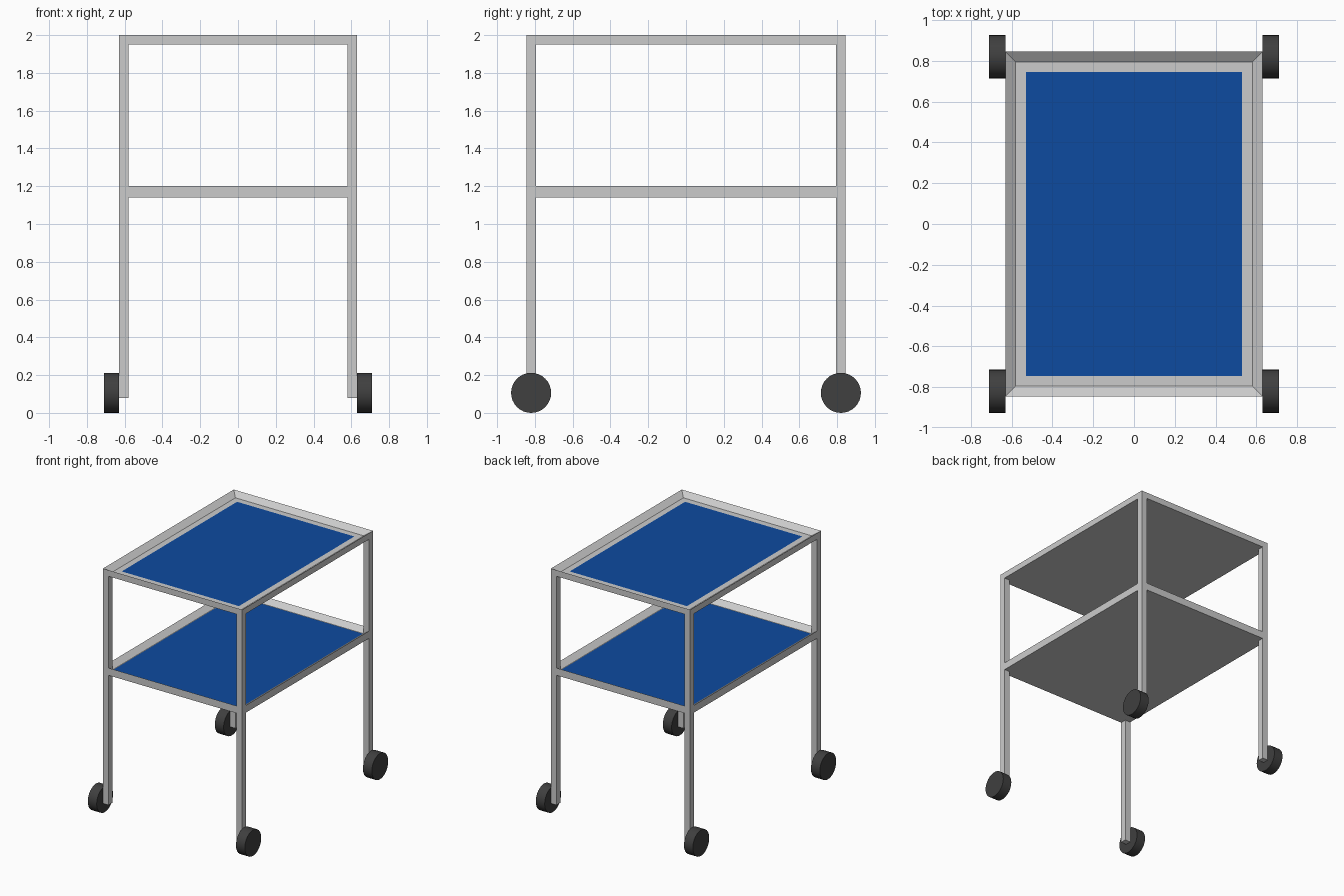
import bpy, bmesh
from math import pi

if "Cube" in bpy.data.objects:
    bpy.data.objects.remove(bpy.data.objects["Cube"])

HX, HY = 0.63, 0.845      # outer half sizes of the frame
BAR = 0.05                # leg thickness


def material(name, color):
    m = bpy.data.materials.new(name)
    m.diffuse_color = color
    m.use_nodes = True
    m.node_tree.nodes["Principled BSDF"].inputs["Base Color"].default_value = m.diffuse_color
    return m


blue = material("blue_panel", (0.004, 0.07, 0.35, 1))
dark = material("dark_rubber", (0.05, 0.05, 0.05, 1))


def finish(bm, name, *mats):
    bmesh.ops.recalc_face_normals(bm, faces=bm.faces[:])
    me = bpy.data.meshes.new(name)
    bm.to_mesh(me)
    bm.free()
    for m in mats:
        me.materials.append(m)
    ob = bpy.data.objects.new(name, me)
    bpy.context.collection.objects.link(ob)
    return ob


def tray(name, bottom, top, depth, panel_inset, shrink=0.0):
    """Tray with a sloped rim, a narrow ledge and a blue panel."""
    bm = bmesh.new()
    floor = top - depth
    rings = []
    for inset, z in ((shrink, bottom), (shrink, top), (BAR, floor), (panel_inset, floor)):
        x, y = HX - inset, HY - inset
        rings.append([bm.verts.new((sx * x, sy * y, z))
                      for sx, sy in ((-1, -1), (1, -1), (1, 1), (-1, 1))])
    bm.faces.new(rings[0][::-1])
    for a, b in zip(rings, rings[1:]):
        for i in range(4):
            j = (i + 1) % 4
            bm.faces.new((a[i], a[j], b[j], b[i]))
    bm.faces.new(rings[-1]).material_index = 1
    grey = material(name + "_grey", (0.8, 0.8, 0.8, 1))
    return finish(bm, name, grey, blue)


# Trays
tray("top_tray", 1.95, 2.0, 0.035, 0.10)
tray("lower_tray", 1.14, 1.2, 0.035, 0.055, shrink=0.001)

# Legs and wheels at each corner
for sy, end in ((-1, "front"), (1, "back")):
    for sx, side in ((-1, "left"), (1, "right")):
        bm = bmesh.new()
        bmesh.ops.create_cube(bm, size=1)
        bmesh.ops.scale(bm, vec=(BAR, BAR, 1.95 - 0.08), verts=bm.verts[:])
        bmesh.ops.translate(bm, verts=bm.verts[:], vec=(
            sx * (HX - BAR / 2), sy * (HY - BAR / 2), (1.95 + 0.08) / 2))
        finish(bm, f"{end}_{side}_leg")

        bpy.ops.mesh.primitive_cylinder_add(
            vertices=32, radius=0.106, depth=0.08,
            location=(sx * (HX + 0.04), sy * (HY - BAR / 2), 0.106),
            rotation=(0, pi / 2, 0))
        wheel = bpy.context.object
        wheel.name = f"{end}_{side}_wheel"
        wheel.data.materials.append(dark)
        bpy.ops.object.shade_smooth_by_angle()
